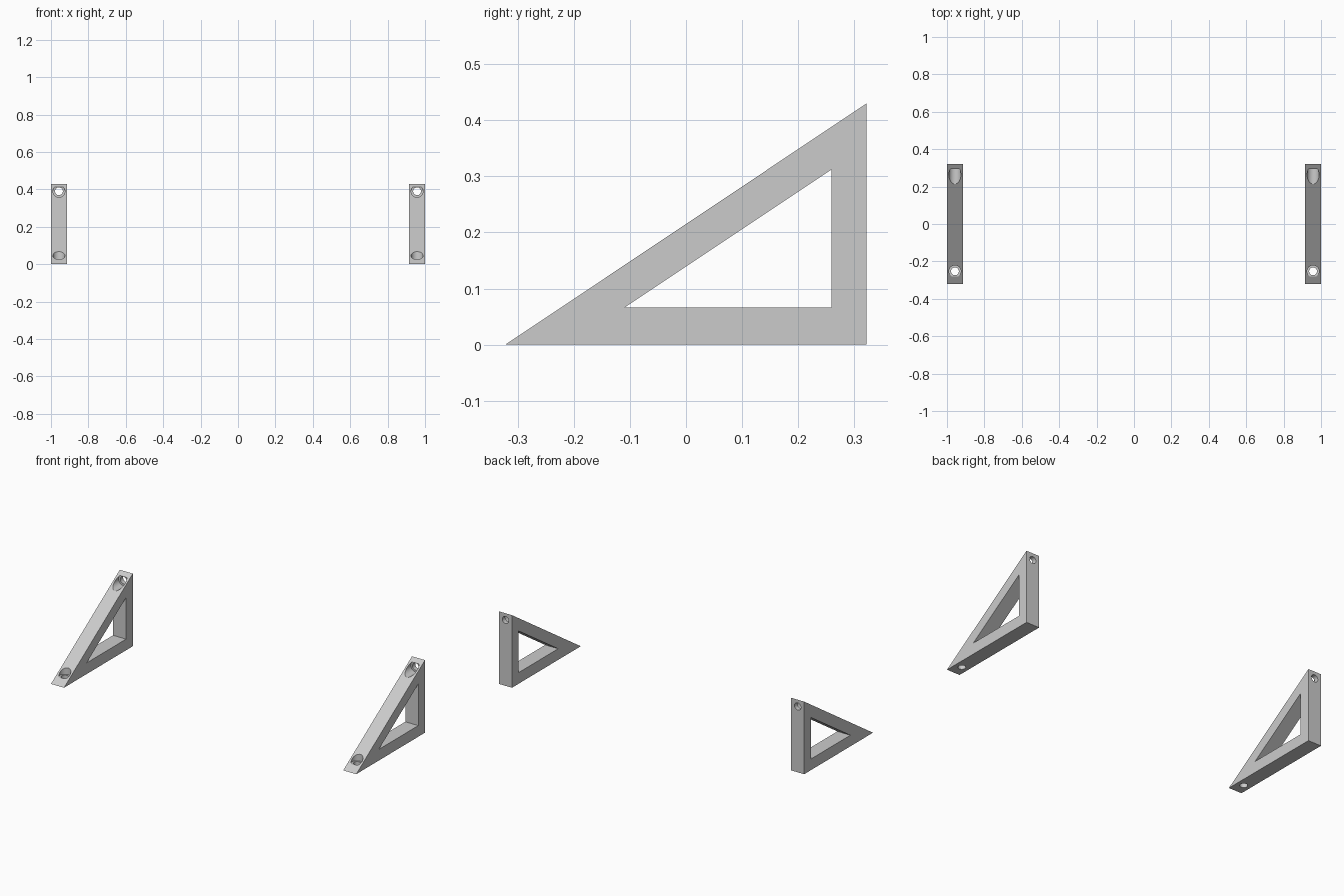
import bpy, bmesh
from math import pi
from mathutils import Matrix

if "Cube" in bpy.data.objects:
    bpy.data.objects.remove(bpy.data.objects["Cube"])

HALF, W, X = 0.322, 0.085, 0.9575   # half depth, bracket width, bracket centre
OUTER = [(-HALF, 0), (HALF, 0), (HALF, 0.43)]
INNER = [(-0.11, 0.066), (0.259, 0.066), (0.259, 0.312)]


def make_object(name, bm):
    bmesh.ops.recalc_face_normals(bm, faces=bm.faces)
    mesh = bpy.data.meshes.new(name)
    bm.to_mesh(mesh)
    bm.free()
    ob = bpy.data.objects.new(name, mesh)
    bpy.context.collection.objects.link(ob)
    return ob


def triangle_frame(name, x):
    # triangular ring: front, back, outer and inner walls
    bm = bmesh.new()
    loops = [[bm.verts.new((x + s * W / 2, y, z)) for y, z in pts]
             for s in (-1, 1) for pts in (OUTER, INNER)]
    lo, li, ro, ri = loops
    for a, b in ((lo, li), (ro, ri), (lo, ro), (li, ri)):
        for i in range(3):
            j = (i + 1) % 3
            bm.faces.new((a[i], a[j], b[j], b[i]))
    return make_object(name, bm)


def cutter(name, loc, axis, r, start, end):
    # cylinder along y or z from start to end
    bm = bmesh.new()
    mid = (start + end) / 2
    if axis == 'Y':
        m = Matrix.Translation((loc[0], mid, loc[1])) @ Matrix.Rotation(pi / 2, 4, 'X')
    else:
        m = Matrix.Translation((loc[0], loc[1], mid))
    bmesh.ops.create_cone(bm, cap_ends=True, segments=32, radius1=r, radius2=r,
                          depth=abs(end - start), matrix=m)
    ob = make_object(name, bm)
    ob.hide_render = True
    return ob


for side, x in (("left", -X), ("right", X)):
    bracket = triangle_frame(side + "_bracket", x)
    # screw holes with wide head recesses
    cutters = [
        cutter("base_screw_hole", (x, -0.253), 'Z', 0.021, -0.1, 0.2),
        cutter("base_head_recess", (x, -0.253), 'Z', 0.032, 0.027, 0.2),
        cutter("wall_screw_hole", (x, 0.39), 'Y', 0.021, 0.1, 0.4),
        cutter("wall_head_recess", (x, 0.39), 'Y', 0.032, 0.1, 0.295),
    ]
    bpy.context.view_layer.objects.active = bracket
    for c in cutters:
        mod = bracket.modifiers.new(c.name, 'BOOLEAN')
        mod.object = c
        mod.operation = 'DIFFERENCE'
        mod.solver = 'EXACT'
        bpy.ops.object.modifier_apply(modifier=mod.name)
    for c in cutters:
        bpy.data.objects.remove(c)
    bpy.ops.object.select_all(action='DESELECT')
    bracket.select_set(True)
    bpy.ops.object.shade_smooth_by_angle(angle=0.5)
